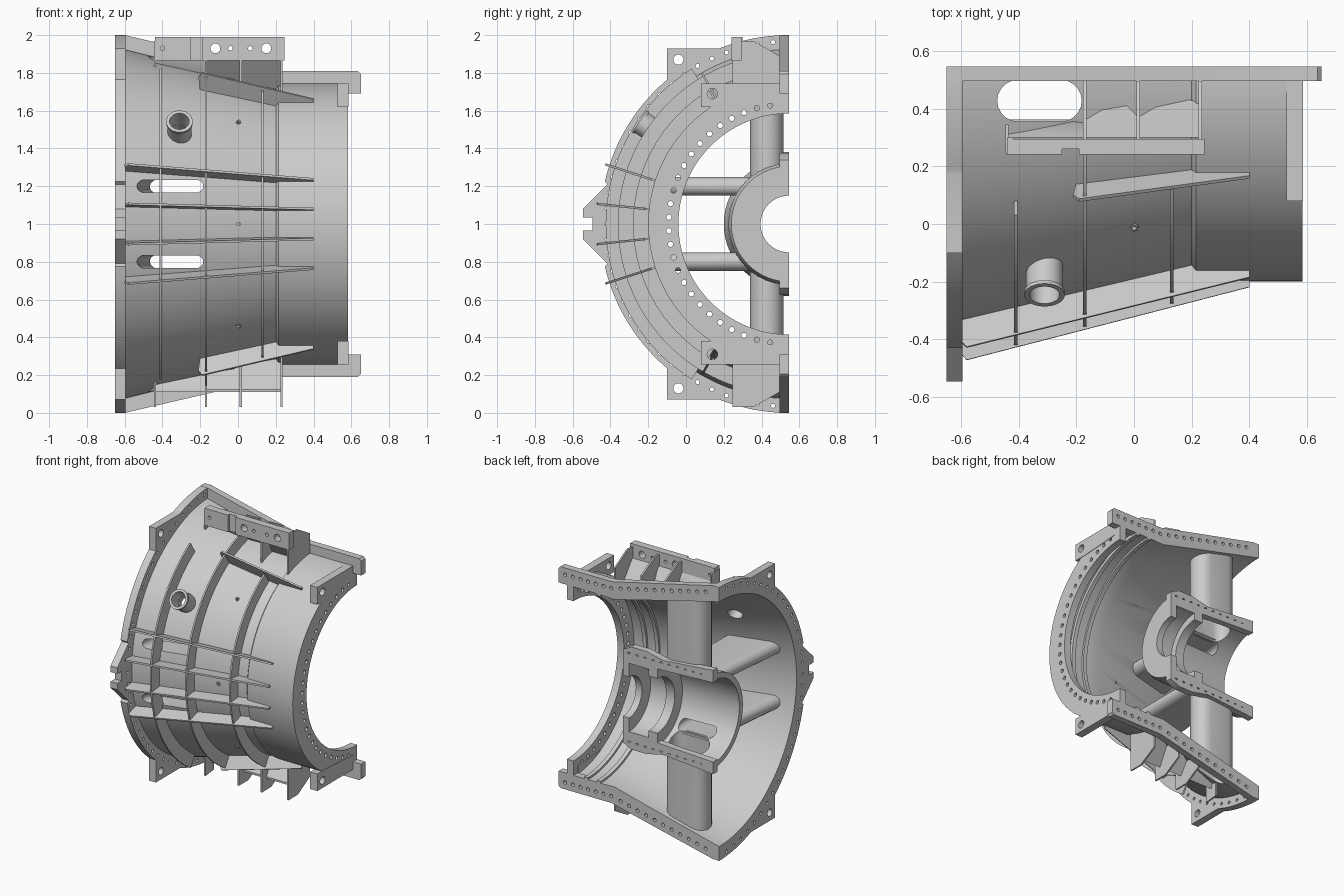
import bpy, bmesh
from math import sin, cos, pi, radians, sqrt
from mathutils import Vector

if "Cube" in bpy.data.objects:
    bpy.data.objects.remove(bpy.data.objects["Cube"])

# Coordinates: x along the axis, u outwards to the front (-y), v up, both from the axis
def W(x, u, v):
    return Vector((x, 0.545 - u, 1 + v))

def mesh(name, verts, faces):
    bm = bmesh.new()
    vs = [bm.verts.new(p) for p in verts]
    for f in faces:
        bm.faces.new([vs[i] for i in f])
    bmesh.ops.recalc_face_normals(bm, faces=bm.faces)
    me = bpy.data.meshes.new(name)
    bm.to_mesh(me)
    bm.free()
    ob = bpy.data.objects.new(name, me)
    bpy.context.collection.objects.link(ob)
    return ob

def bands(k, n, wrap):
    """Quads joining k rings of n points."""
    return [(i * n + j, i * n + (j + 1) % n, (i + 1) % k * n + (j + 1) % n, (i + 1) % k * n + j)
            for i in range(k if wrap else k - 1) for j in range(n)]

def revolve(name, prof, a0=-90, a1=90, n=72):
    m = len(prof)
    ang = [radians(a0 + (a1 - a0) * i / n) for i in range(n + 1)]
    verts = [W(x, r * cos(a), r * sin(a)) for a in ang for x, r in prof]
    caps = [tuple(range(m)), tuple(range(n * m, n * m + m))]
    return mesh(name, verts, bands(n + 1, m, False) + caps)

def prism(name, pts, place, lo, hi):
    """Extrude an outline; place(p, q, depth) gives the 3D point."""
    n = len(pts)
    verts = [place(p, q, d) for d in (lo, hi) for p, q in pts]
    return mesh(name, verts, bands(2, n, False) + [tuple(range(n)), tuple(range(n, 2 * n))])

def circ(x, u, v, axis, r, n=16):
    a = Vector(axis).normalized()
    s = a.orthogonal().normalized()
    t = a.cross(s)
    c = Vector((x, u, v))
    return [W(*(c + r * (cos(2 * pi * i / n) * s + sin(2 * pi * i / n) * t))) for i in range(n)]

def hole_x(u, v, r, lo, hi):
    return circ(lo, u, v, (1, 0, 0), r), circ(hi, u, v, (1, 0, 0), r)

def hole_u(x, v, r, lo, hi):
    return circ(x, lo, v, (0, 1, 0), r), circ(x, hi, v, (0, 1, 0), r)

def cut(ob, pairs):
    """Subtract lofted plugs, which must not overlap each other."""
    verts, faces = [], []
    for a, b in pairs:
        o, n = len(verts), len(a)
        verts += list(a) + list(b)
        faces += [tuple(o + i for i in f) for f in bands(2, n, False) + [tuple(range(n)), tuple(range(n, 2 * n))]]
    cutter = mesh("cutter", verts, faces)
    cutter.hide_render = True
    md = ob.modifiers.new("holes", 'BOOLEAN')
    md.operation, md.solver, md.object = 'DIFFERENCE', 'EXACT', cutter
    me = bpy.data.meshes.new_from_object(ob.evaluated_get(bpy.context.evaluated_depsgraph_get()))
    ob.modifiers.clear()
    ob.data = me
    bpy.data.objects.remove(cutter)

def rout(x):
    return 0.925 - 0.25 * (x + 0.6) if x < 0.2 else 0.74

# Hollow struts: stadium sections lofted from hub to shell
def stadium(xl, xr, w0, w1, n=10):
    r, wc = (w1 - w0) / 2, (w0 + w1) / 2
    return ([(xr - r + r * cos(t), wc + r * sin(t)) for t in [-pi / 2 + pi * i / n for i in range(n + 1)]] +
            [(xl + r + r * cos(t), wc + r * sin(t)) for t in [pi / 2 + pi * i / n for i in range(n + 1)]])

slots = []
def strut(name, w0, w1, lean, place):
    wall = 0.016
    outer = stadium(-0.49, -0.165, w0, w1)
    inner = stadium(-0.49 + wall, -0.165 - wall, w0 + wall, w1 - wall)
    def put(x, w, u):
        k = (-0.165 - x) / 0.325
        return place(x - lean * k * (u - 0.3) / 0.55, w, u)
    shell_end = lambda s: [put(x, w, sqrt((rout(x) - 0.02) ** 2 - w * w)) for x, w in s]
    hub_end = lambda s: [put(x, w, sqrt(0.31 ** 2 - w * w)) for x, w in s]
    mesh(name, shell_end(outer) + hub_end(outer) + hub_end(inner) + shell_end(inner), bands(4, len(outer), True))
    slots.append(([put(x, w, 0.1) for x, w in inner], [put(x, w, 1.2) for x, w in inner]))

for s, nm in ((1, "upper"), (-1, "lower")):
    strut(nm + "_side_strut", 0.15, 0.25, 0.06, lambda x, w, u, s=s: W(x, u, s * w))
    strut(nm + "_vertical_strut", 0.03, 0.206, 0, lambda x, w, u, s=s: W(x, w, s * u))

# Conical outer shell with openings
shell = revolve("casing_shell", [(-0.64, 0.935), (0.2, 0.725), (0.215, 0.745), (0.575, 0.745), (0.575, 0.70),
                                 (0.44, 0.70), (0.44, 0.675), (0.41, 0.675), (0.41, 0.69), (0.34, 0.69),
                                 (0.34, 0.675), (0.31, 0.675), (0.31, 0.69), (0.2, 0.685), (-0.64, 0.895)])
ba = radians(34.5)
bd = (0, cos(ba), sin(ba))
bring = lambda d, r: circ(-0.31, d * cos(ba), d * sin(ba), bd, r, 32)
taps = [(circ(0, .6 * cos(a), .6 * sin(a), (0, cos(a), sin(a)), 0.008),
         circ(0, .9 * cos(a), .9 * sin(a), (0, cos(a), sin(a)), 0.008)) for a in (-0.77, 0, 0.77)]
for sl in slots:
    cut(shell, [sl])
cut(shell, taps + [(bring(0.7, 0.05), bring(1.1, 0.05))])

# Pipe stub and small tapping bosses
mesh("pipe_stub", sum([bring(d, r) for d, r in ((.835, .064), (.945, .064), (.945, .07), (.96, .07),
                                                (.96, .052), (.835, .052))], []), bands(6, 32, True))
for i, a in enumerate((-0.77, 0, 0.77)):
    ring = lambda d, r: circ(0, d * cos(a), d * sin(a), (0, cos(a), sin(a)), r)
    mesh(f"tapping_boss_{i}", ring(.75, .015) + ring(.78, .015) + ring(.78, .008) + ring(.75, .008), bands(4, 16, True))

# Large end flange with lifting lugs and centre key lug
arc = lambda r, a0, a1, n: [(r * cos(radians(a0 + (a1 - a0) * i / n)), r * sin(radians(a0 + (a1 - a0) * i / n)))
                            for i in range(n + 1)]
half = ([(1.04, 0.035), (1.09, 0.035), (1.09, 0.08), (0.96, 0.21)] + arc(1, 13, 49.8, 18) +
        [(0.645, 0.93), (0.37, 0.93)] + arc(1, 69, 90, 10))
outline = [(u, -v) for u, v in reversed(half)] + half + arc(0.895, 90, -90, 72)
big = prism("large_flange", outline, lambda u, v, x: W(x, u, v), -0.65, -0.595)
bolts = [hole_x(.966 * cos(radians(a)), .966 * sin(radians(a)), 0.011, -0.7, -0.5) for a in range(-85, 90, 5)]
cut(big, bolts + [hole_x(0.585, s * 0.87, 0.027, -0.7, -0.5) for s in (1, -1)])

# Small end flange
small = revolve("small_flange", [(0.53, 0.585), (0.53, 0.745), (0.583, 0.745), (0.583, 0.585)])
cut(small, [hole_x(.636 * cos(a), .636 * sin(a), 0.014, 0.5, 0.65)
            for a in [radians(-81 + 6.48 * i) for i in range(26)]])

rib_xv = lambda s: (lambda x, v, u: W(x, u, s * v))
for s, nm in ((1, "upper"), (-1, "lower")):
    # Corner pads on the small end
    pad = prism(nm + "_corner_pad", [(0.05, 0.64), (0.36, 0.62), (0.465, 0.62), (0.465, 0.745), (0.05, 0.745)],
                lambda u, v, x: W(x, u, s * v), 0.528, 0.586)
    cut(pad, [hole_x(0.405, s * 0.69, 0.028, 0.5, 0.65)])

    # Horizontal joint flange with blind bolt holes
    joint = prism(nm + "_joint_flange",
                  [(-.65, 1), (-.6, 1), (.22, .81), (.635, .81), (.65, .795), (.65, .69), (.583, .69),
                   (.583, .585), (.53, .585), (.53, .69), (.2, .688), (-.65, .895)], rib_xv(s), 0, 0.05)
    line = [(-.61 + .069 * i, .955 - .0162 * i) for i in range(12)] + [(.225 + .062 * i, .76) for i in range(7)]
    cut(joint, [hole_u(x, s * v, 0.013, -0.1, 0.035) for x, v in line])

    # Hub joint flange
    hubf = prism(nm + "_hub_joint_flange",
                 [(-.6, .29), (-.6, .38), (-.2, .345), (-.06, .375), (.06, .375), (.13, .34), (.13, .17), (.08, .17),
                  (.08, .25), (-.08, .25), (-.08, .2), (-.15, .2), (-.15, .27)], rib_xv(s), 0, 0.05)
    cut(hubf, [hole_u(-.57 + .065 * i, s * 0.32, 0.012, -0.1, 0.03) for i in range(11)])
    for sl in slots:
        cut(hubf, [sl])

    # Support bracket: cross plates and sloping web plates
    px = (-0.44, -0.17, 0.015, 0.23)
    for i, x in enumerate(px):
        back = 0.05 if i else 0.2
        base = [(u, sqrt((rout(x) - 0.012) ** 2 - u * u)) for u in (0.3, (0.3 + back) / 2, back)]
        top = [(0.05, 0.89), (0.19, 0.97)] if i else [(0.2, 0.96)]
        prism(f"{nm}_bracket_plate_{i}", base + top + [(0.3, 0.97)],
              lambda u, v, d: W(d, u, s * v), x - 0.006, x + 0.006)
    for i, (wa, wm, wn, wb) in enumerate(((.01, .02, .055, .05), (.06, .095, .11, .07), (.07, .105, .13, .12))):
        a, b = px[i], px[i + 1]
        ends = []
        for x, w in ((a, wa), (a + .06, wm), (b - .04, wn), (b, wb)):
            ui = 0.245 - w
            ends.append((x, ui, sqrt((rout(x) - 0.012) ** 2 - ui * ui)))
        loop = [(a, .245, .875), (b, .245, .875)] + ends[::-1]
        mesh(f"{nm}_bracket_web_{i}", [W(x, u, s * (v + d)) for d in (0, 0.014) for x, u, v in loop],
             bands(2, 6, False) + [tuple(range(6)), tuple(range(6, 12))])

# Mounting bar on the upper bracket
bar = prism("mounting_bar", [(-.44, .305), (-.25, .305), (-.25, .285), (-.19, .285), (-.19, .305), (.245, .305),
                             (.245, .25), (-.42, .25), (-.42, .245), (-.44, .245)],
            lambda x, u, v: W(x, u, v), 0.865, 0.99)
cut(bar, [hole_u(x, 0.93, r, 0.2, 0.4) for x, r in
          ((-.4, .012), (-.12, .026), (-.04, .012), (.065, .012), (.15, .026))])

# Circumferential ribs
for i, (x, r, a) in enumerate(((-0.41, 0.97, 58), (-0.17, 0.905, 74), (0.13, 0.825, 59))):
    b = rout(x) - 0.015
    revolve(f"ring_rib_{i}", [(x - .006, b), (x - .006, r), (x + .006, r), (x + .006, b)], -a, a)

# Radial stiffening ribs along the cone
def radial(name, pts, deg):
    a = radians(deg)
    prism(name, pts, lambda x, r, t: W(x, r * cos(a) - t * sin(a), r * sin(a) + t * cos(a)), -0.006, 0.006)

for d in (-18, -6, 6, 18):
    radial(f"long_rib_{d}", [(-.6, .91), (-.6, 1.0), (-.58, 1.022), (.4, .768), (.4, .73), (.2, .715)], d)
for d in (-60, 60):
    radial(f"short_rib_{d}", [(-.2, .81), (-.21, .9), (-.19, .925), (.4, .765), (.4, .73), (.2, .715)], d)

# Inner bearing hub
hub = revolve("bearing_hub", [(-.6, .345), (-.6, .305), (-.15, .29), (-.15, .2), (-.08, .2), (-.08, .25), (.08, .25),
                              (.08, .15), (.13, .15), (.13, .305), (.09, .32), (-.5, .325), (-.56, .345)])
for sl in slots:
    cut(hub, [sl])

# Smooth curved faces, keep edges sharp
for ob in bpy.data.objects:
    ob.data.shade_smooth()
    ob.data.set_sharp_from_angle(angle=radians(30))
